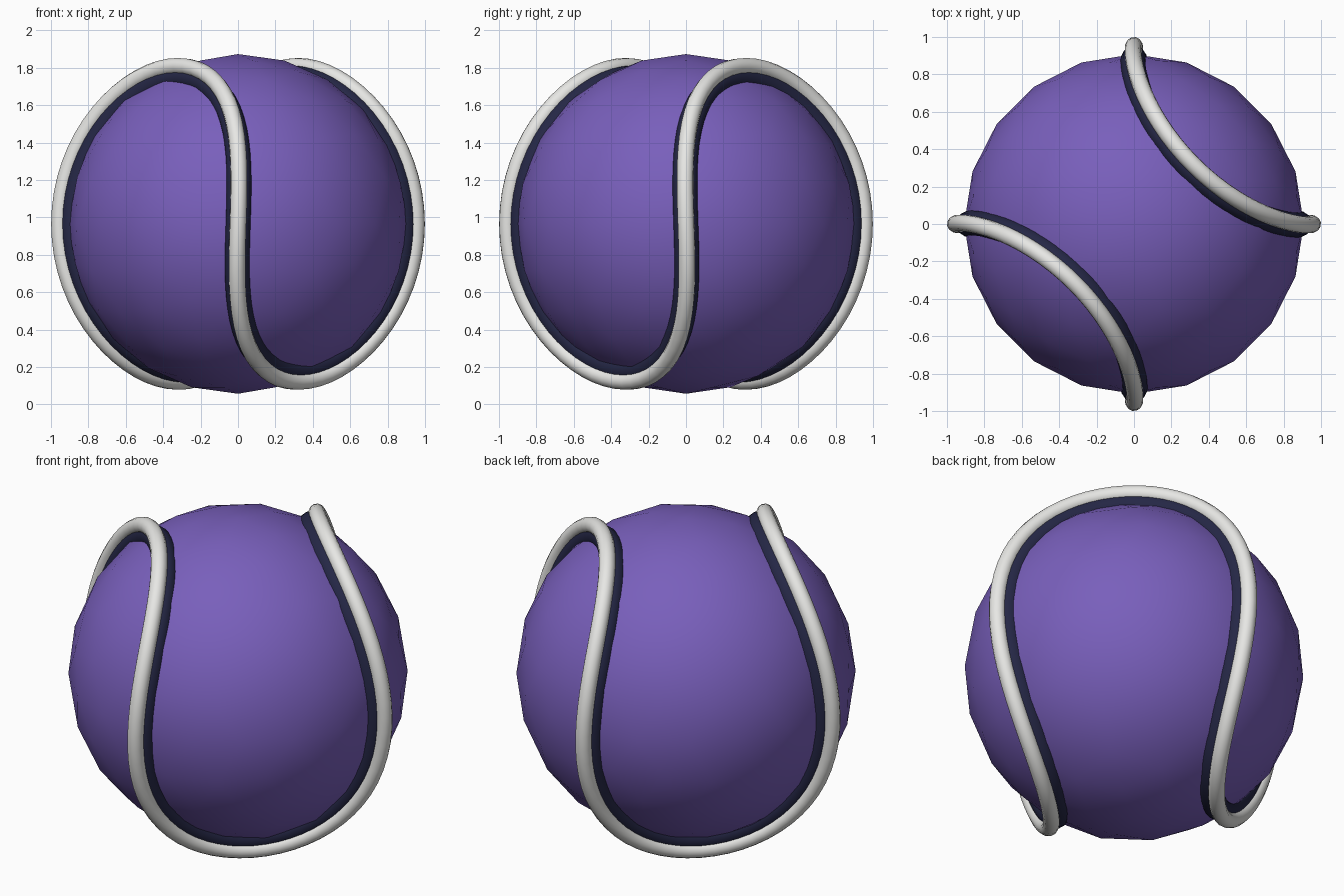
import bpy
import bmesh
from math import sin, cos, pi, sqrt

CENTRE_Z = 0.965      # height of the ball's middle
PEAK = 0.965          # radius at the raised points
SKIN = 0.908          # radius between the raised points

old = bpy.data.objects.get("Cube")
if old:
    bpy.data.objects.remove(old, do_unlink=True)


def material(name, rgb, rough=0.6):
    mat = bpy.data.materials.new(name)
    mat.use_nodes = True
    mat.diffuse_color = (*rgb, 1)
    bsdf = mat.node_tree.nodes["Principled BSDF"]
    bsdf.inputs["Base Color"].default_value = (*rgb, 1)
    bsdf.inputs["Roughness"].default_value = rough
    return mat


purple = material("purple", (0.19, 0.115, 0.50))
navy = material("dark navy", (0.018, 0.02, 0.06))
white = material("off white", (0.8, 0.8, 0.78))


def make_ball():
    """Icosphere whose coarse corners stand out from a rounder skin."""
    bm = bmesh.new()
    bmesh.ops.create_icosphere(bm, subdivisions=2, radius=PEAK)
    corners = set(bm.verts)
    bmesh.ops.subdivide_edges(bm, edges=bm.edges[:], cuts=1, use_grid_fill=True)
    for v in bm.verts:
        if v not in corners:
            v.co = v.co.normalized() * SKIN
    for f in bm.faces:
        f.smooth = True
    mesh = bpy.data.meshes.new("ball")
    bm.to_mesh(mesh)
    bm.free()
    mesh.materials.append(purple)
    ball = bpy.data.objects.new("ball", mesh)
    ball.location.z = CENTRE_Z
    bpy.context.collection.objects.link(ball)


def make_seam(name, radius, thickness, mat, count=128):
    """Closed tube along the wavy seam that wraps a sphere."""
    a, b = radius * 0.735, radius * 0.265
    curve = bpy.data.curves.new(name, "CURVE")
    curve.dimensions = "3D"
    curve.bevel_depth = thickness
    curve.bevel_resolution = 4
    spline = curve.splines.new("POLY")
    spline.points.add(count - 1)
    for i, p in enumerate(spline.points):
        t = 2 * pi * i / count
        p.co = (a * cos(t) + b * cos(3 * t),
                a * sin(t) - b * sin(3 * t),
                2 * sqrt(a * b) * sin(2 * t), 1)
    spline.use_cyclic_u = True
    spline.use_smooth = True
    curve.materials.append(mat)
    seam = bpy.data.objects.new(name, curve)
    seam.location.z = CENTRE_Z
    bpy.context.collection.objects.link(seam)


make_ball()
# Dark bedding strip under the raised seam
make_seam("seam_bed", 0.885, 0.068, navy)
make_seam("seam", 0.955, 0.045, white)
